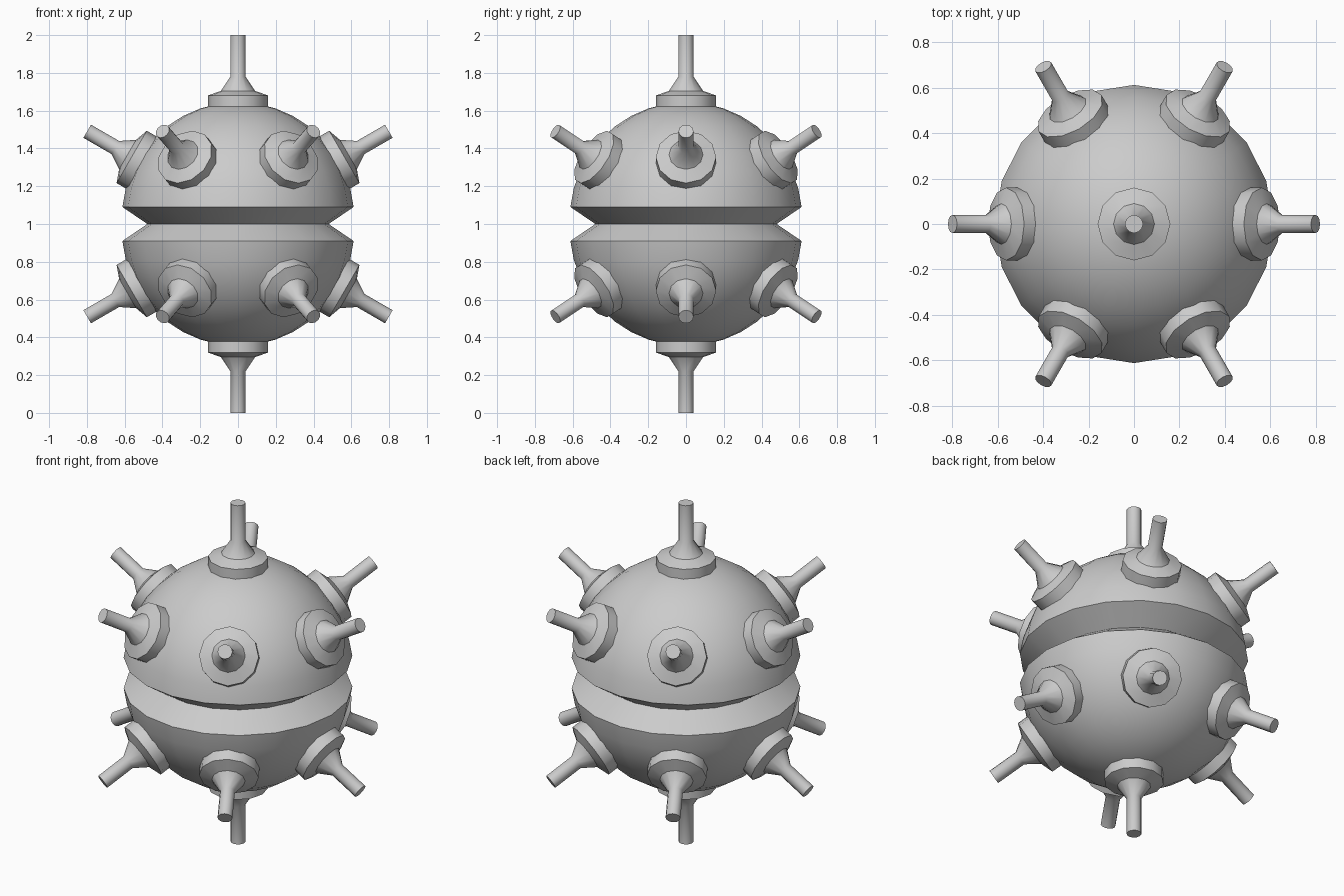
import bpy, math
from mathutils import Matrix, Vector

if "Cube" in bpy.data.objects:
    bpy.data.objects.remove(bpy.data.objects["Cube"])

C = 0.03   # half-shell centres sit this far above / below the middle
R = 0.615  # shell radius


def lathe(name, profile, sides, matrix):
    """Revolve (radius, height) points round z; zero radius makes a pole."""
    verts, rings, faces = [], [], []
    for r, h in profile:
        n = 1 if r == 0 else sides
        rings.append(list(range(len(verts), len(verts) + n)))
        for i in range(n):
            a = 2 * math.pi * i / sides
            verts.append(matrix @ Vector((r * math.cos(a), r * math.sin(a), h)))
    for lo, hi in zip(rings, rings[1:]):
        for i in range(sides):
            j = (i + 1) % sides
            if len(lo) == 1:
                faces.append((lo[0], hi[j], hi[i]))
            elif len(hi) == 1:
                faces.append((lo[i], lo[j], hi[0]))
            else:
                faces.append((lo[i], lo[j], hi[j], hi[i]))
    for ring, flip in ((rings[0], True), (rings[-1], False)):
        if len(ring) > 1:
            faces.append(ring[::-1] if flip else ring)
    mesh = bpy.data.meshes.new(name)
    mesh.from_pydata(verts, [], faces)
    ob = bpy.data.objects.new(name, mesh)
    bpy.context.collection.objects.link(ob)
    bpy.ops.object.select_all(action='DESELECT')
    ob.select_set(True)
    bpy.context.view_layer.objects.active = ob
    bpy.ops.object.shade_smooth_by_angle(angle=math.radians(35))


def spike(name, centre_z, tilt, azimuth, length):
    # collar, chamfer, flared neck and rod in one turned part
    profile = [(0.16, 0.585), (0.16, 0.65), (0.09, 0.675),
               (0.04, 0.75), (0.04, length)]
    m = (Matrix.Translation((0, 0, centre_z))
         @ Matrix.Rotation(azimuth, 4, 'Z') @ Matrix.Rotation(tilt, 4, 'Y'))
    lathe(name, profile, 12, m)


# shell: two domes with a V groove round the equator
start = math.asin((0.09 - C) / R)
dome = []
for i in range(9):
    a = start + (math.pi / 2 - start) * i / 9
    dome.append((R * math.cos(a), C + R * math.sin(a)))
dome.append((0, C + R))
shell = [(r, -h) for r, h in reversed(dome)] + [(0.48, 0)] + dome
lathe("shell", shell, 20, Matrix.Translation((0, 0, 1)))

# spikes: one at each pole, a ring of six on each half
for side, s in (("upper", 1), ("lower", -1)):
    spike(side + "_pole_spike", 1 + s * C, 0 if s > 0 else math.pi, 0, 1 - C)
    for k in range(6):
        spike(f"{side}_spike_{k + 1}", 1 + s * C,
              math.radians(90 - 30 * s), math.radians(60 * k), 0.922)
